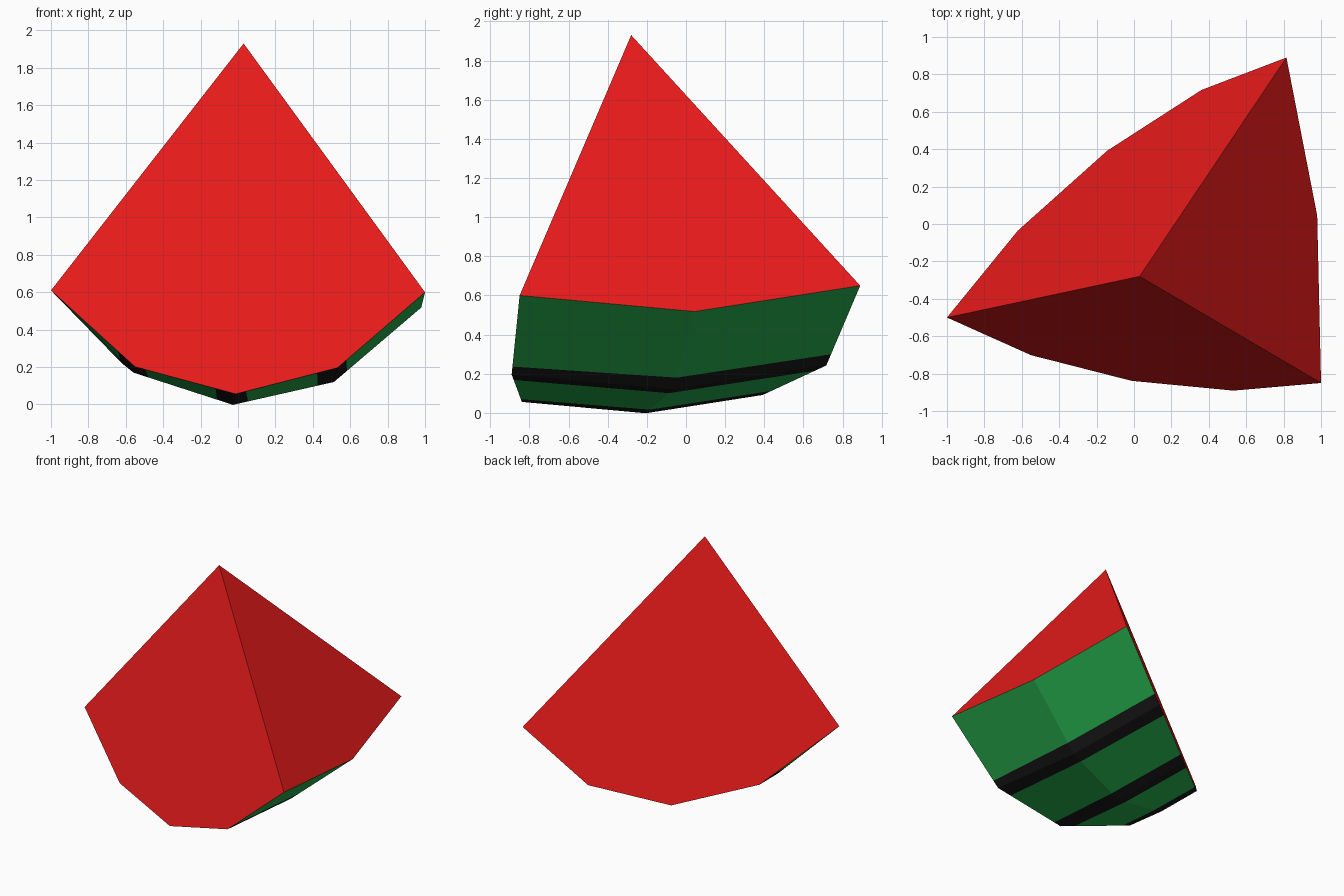
import bpy, bmesh, math
from mathutils import Vector

if "Cube" in bpy.data.objects:
    bpy.data.objects.remove(bpy.data.objects["Cube"])

# Slice of a sheared sphere: centre tip, pole corner and two rim corners
TIP = Vector((0.03, -0.28, 1.93))
POLE = Vector((-1.03, -0.22, -1.32))
RIM_FRONT = Vector((0.97, -0.57, -1.33))
RIM_BACK = Vector((0.785, 1.17, -1.28))
RIM_MID = (RIM_FRONT + RIM_BACK) * 0.541
RIMS = (RIM_FRONT, RIM_MID, RIM_BACK)
STEP = math.radians(22.5)


def material(name, rgb):
    m = bpy.data.materials.new(name)
    m.diffuse_color = (*rgb, 1)
    m.use_nodes = True
    m.node_tree.nodes["Principled BSDF"].inputs["Base Color"].default_value = m.diffuse_color
    return m


RED = material("red flesh", (0.83, 0.011, 0.011))
GREEN = material("green rind", (0.02, 0.448, 0.078))
BLACK = material("black stripe", (0.009, 0.009, 0.009))


def ring_point(rim, s):
    """Point on a faceted meridian; s = 0 at the pole, 4 at the rim."""
    i = min(int(s), 3)
    a, b = (TIP + POLE * math.cos(k * STEP) + rim * math.sin(k * STEP) for k in (i, i + 1))
    return a.lerp(b, s - i)


def build(name, polygons, materials):
    bm = bmesh.new()
    for pts, mat in polygons:
        f = bm.faces.new([bm.verts.new(p) for p in pts])
        f.material_index = mat
    bmesh.ops.remove_doubles(bm, verts=bm.verts, dist=1e-5)
    # Face everything away from a point inside the slice
    inside = Vector((0.1, -0.2, 0.75))
    for f in bm.faces:
        f.normal_update()
        if f.normal.dot(f.calc_center_median() - inside) < 0:
            f.normal_flip()
    mesh = bpy.data.meshes.new(name)
    bm.to_mesh(mesh)
    bm.free()
    for m in materials:
        mesh.materials.append(m)
    bpy.context.collection.objects.link(bpy.data.objects.new(name, mesh))


# Flesh: three flat cut faces meeting at the tip
front = [TIP] + [ring_point(RIM_FRONT, s) for s in range(5)]
back = [TIP] + [ring_point(RIM_BACK, s) for s in range(5)]
side = [TIP] + [ring_point(r, 4) for r in RIMS]
build("flesh", [(front, 0), (back, 0), (side, 0)], [RED])

# Rind: two facets around, with a dark stripe straddling each inner ring
LOWER = (0.20, 0.16, 0.18)
UPPER = (0.10, 0.15, 0.14)
cuts = [((0, 0, 0), 0)]
for k in (1, 2, 3):
    cuts += [([k - d for d in LOWER], 1), ((k, k, k), 1), ([k + d for d in UPPER], 0)]
cuts.append(((4, 4, 4), 0))
rind = []
for (lo, mat), (hi, _) in zip(cuts, cuts[1:]):
    for j in (0, 1):
        pts = [ring_point(RIMS[j], lo[j]), ring_point(RIMS[j + 1], lo[j + 1]),
               ring_point(RIMS[j + 1], hi[j + 1]), ring_point(RIMS[j], hi[j])]
        if lo[0] == 0:
            pts = pts[1:]  # triangles at the pole
        rind.append((pts, mat))
build("rind", rind, [GREEN, BLACK])
